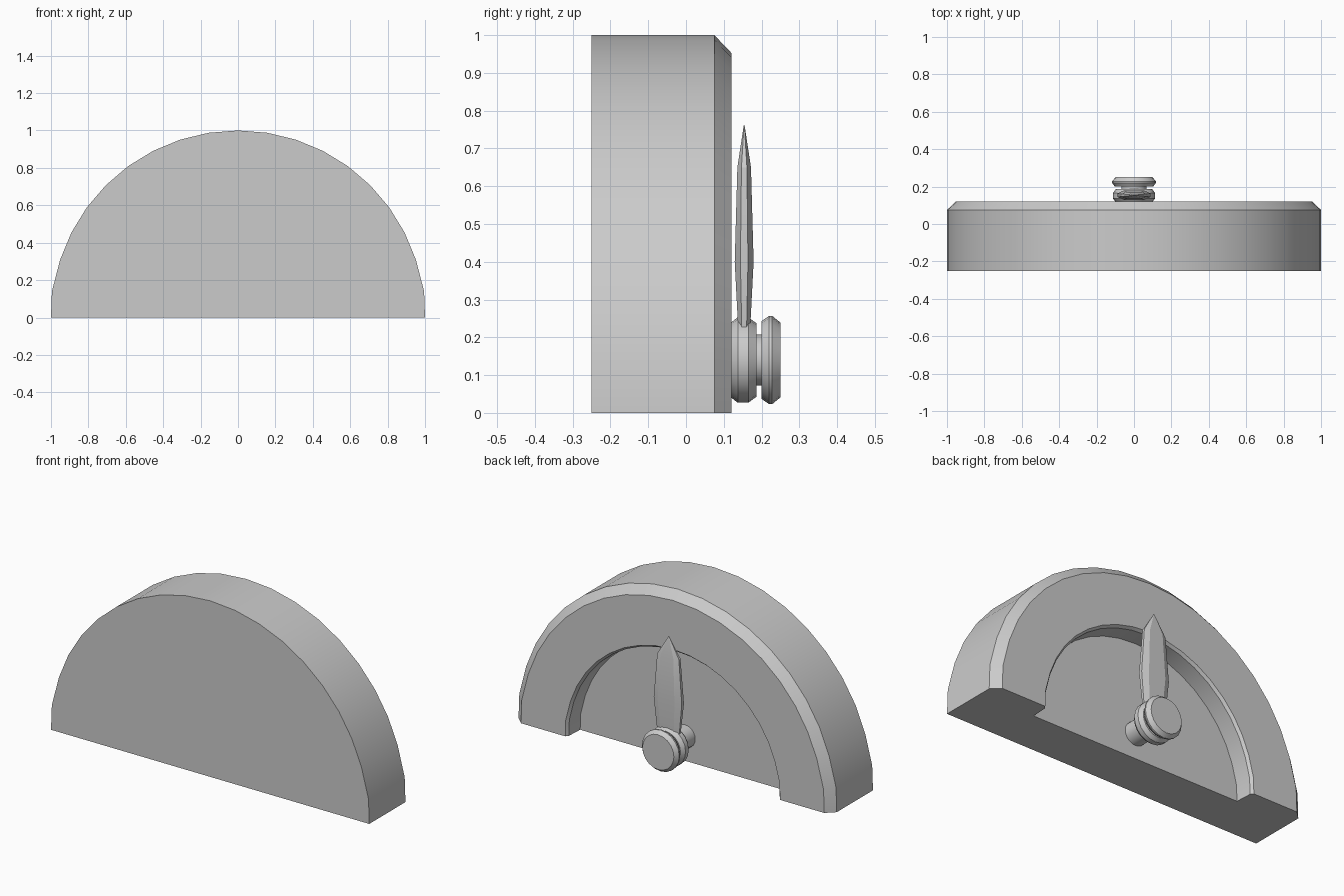
import bpy, bmesh, math

if "Cube" in bpy.data.objects:
    bpy.data.objects.remove(bpy.data.objects["Cube"])

def finish(name, bm, angle=30):
    bmesh.ops.recalc_face_normals(bm, faces=bm.faces)
    me = bpy.data.meshes.new(name)
    bm.to_mesh(me)
    bm.free()
    ob = bpy.data.objects.new(name, me)
    bpy.context.collection.objects.link(ob)
    bpy.ops.object.select_all(action='DESELECT')
    ob.select_set(True)
    bpy.context.view_layer.objects.active = ob
    bpy.ops.object.shade_smooth_by_angle(angle=math.radians(angle))
    return ob

def skin(bm, rings, closed):
    # quads between successive rings of equal length
    for a, b in zip(rings, rings[1:]):
        n = len(a)
        for i in range(n if closed else n - 1):
            j = (i + 1) % n
            bm.faces.new((a[i], a[j], b[j], b[i]))
    bm.faces.new(rings[0])
    bm.faces.new(rings[-1])

# half-round housing: half-circle rings (radius, y), recessed behind a raised rim
bm = bmesh.new()
SEG = 20
profile = [(1, -0.25), (1, 0.075), (0.953, 0.12),
           (0.675, 0.12), (0.663, 0.105), (0.658, 0.01)]
rings = []
for r, y in profile:
    ring = []
    for i in range(SEG + 1):
        a = math.pi * i / SEG
        x, z = math.cos(a), math.sin(a)
        if i in (1, SEG - 1):            # ends of the arc drop straight down
            x, z = math.copysign(0.995, x), 0.14
        ring.append(bm.verts.new((r * x, y, max(0, r * z))))
    rings.append(ring)
skin(bm, rings, False)
bm.faces.new([r[0] for r in rings] + [r[-1] for r in reversed(rings)])
finish("housing", bm)

# turned hub: shaft from the recess floor, two bevelled discs with a neck between
bm = bmesh.new()
hub = [(0.065, 0.005), (0.065, 0.12), (0.10, 0.12), (0.113, 0.137),
       (0.113, 0.165), (0.097, 0.187), (0.067, 0.187), (0.067, 0.200),
       (0.103, 0.200), (0.117, 0.220), (0.117, 0.228), (0.099, 0.25)]
N = 20
skin(bm, [[bm.verts.new((r * math.cos(2 * math.pi * i / N), y,
                         0.14 + r * math.sin(2 * math.pi * i / N)))
           for i in range(N)] for r, y in hub], True)
finish("hub", bm)

# faceted needle: flattened octagonal sections rising to a point
bm = bmesh.new()
section = [(1, 0.4), (0.6, 1), (-0.6, 1), (-1, 0.4),
           (-1, -0.4), (-0.6, -1), (0.6, -1), (1, -0.4)]
needle = [(0.225, 0.07, 0.016), (0.40, 0.088, 0.025),
          (0.65, 0.068, 0.018), (0.762, 0.002, 0.001)]
skin(bm, [[bm.verts.new((w * u, 0.154 + d * v, z)) for u, v in section]
          for z, w, d in needle], True)
finish("needle", bm, 15)
